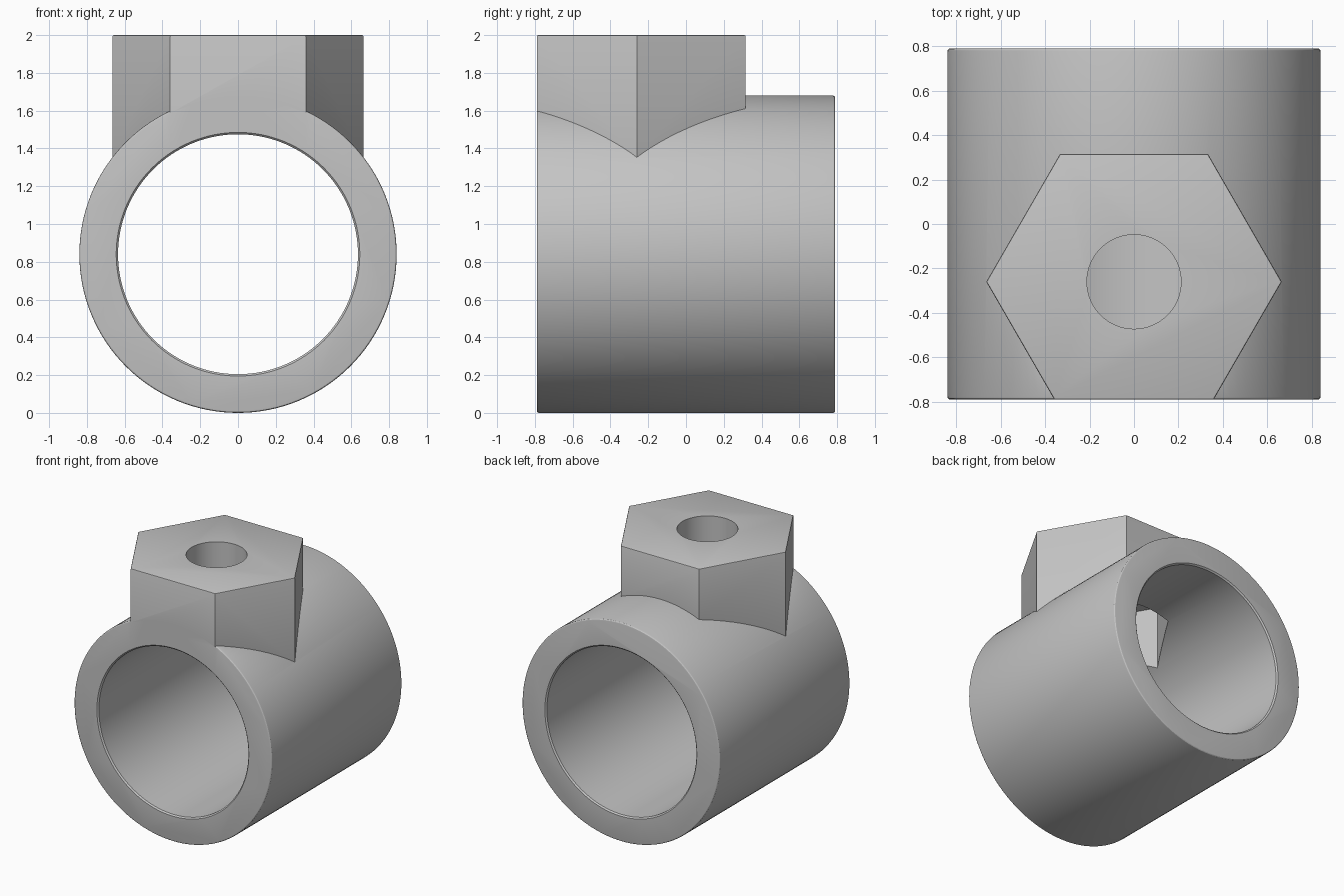
import bpy, bmesh, math
from mathutils import Matrix

cube = bpy.data.objects.get("Cube")
if cube:
    bpy.data.objects.remove(cube)

HALF, OUTER, BORE, BOSS_Y = 0.79, 0.84, 0.635, -0.26
RIM = 0.012

grey = bpy.data.materials.new("plain grey")
grey.use_nodes = True
colour = (0.55, 0.55, 0.55, 1)
grey.diffuse_color = colour
grey.node_tree.nodes["Principled BSDF"].inputs["Base Color"].default_value = colour


def add_object(name, bm):
    bmesh.ops.recalc_face_normals(bm, faces=bm.faces)
    mesh = bpy.data.meshes.new(name)
    bm.to_mesh(mesh)
    bm.free()
    obj = bpy.data.objects.new(name, mesh)
    bpy.context.collection.objects.link(obj)
    mesh.materials.append(grey)
    return obj


def lathe(name, profile, sides=128):
    """Closed solid turned about the y axis from (radius, y) points."""
    bm = bmesh.new()
    rings = []
    for r, y in profile:
        angles = [math.tau * i / sides for i in range(sides)]
        rings.append([bm.verts.new((r * math.cos(a), y, OUTER + r * math.sin(a))) for a in angles])
    for a, b in zip(rings, rings[1:]):
        for i in range(sides):
            j = (i + 1) % sides
            bm.faces.new((a[i], a[j], b[j], b[i]))
    bm.faces.new(rings[0])
    bm.faces.new(rings[-1])
    return add_object(name, bm)


def prism(name, points, bottom, top, bevel=0):
    """Upright prism over a plan outline, with optional softened top edges."""
    bm = bmesh.new()
    face = bm.faces.new([bm.verts.new((x, y, bottom)) for x, y in points])
    new = bmesh.ops.extrude_face_region(bm, geom=[face])["geom"]
    bmesh.ops.translate(bm, verts=[v for v in new if isinstance(v, bmesh.types.BMVert)],
                        vec=(0, 0, top - bottom))
    if bevel:
        edges = [e for e in bm.edges if all(v.co.z > top - 0.001 for v in e.verts)]
        bmesh.ops.bevel(bm, geom=edges, offset=bevel, segments=2, profile=0.5, affect='EDGES')
    return add_object(name, bm)


def polygon(radius, sides):
    return [(radius * math.cos(math.tau * i / sides), BOSS_Y + radius * math.sin(math.tau * i / sides))
            for i in range(sides)]


def combine(target, tool, operation):
    mod = target.modifiers.new(operation.title(), 'BOOLEAN')
    mod.operation, mod.object, mod.solver = operation, tool, 'EXACT'
    bpy.context.view_layer.objects.active = target
    bpy.ops.object.modifier_apply(modifier=mod.name)
    bpy.data.objects.remove(tool)


# Outer sleeve with rounded rims
rim = [(OUTER - RIM * (1 - math.sin(a)), HALF - RIM * (1 - math.cos(a)))
       for a in (math.radians(d) for d in (0, 30, 60, 90))]
body = lathe("collar_body", [(r, -y) for r, y in rim] + rim[::-1])

# Hexagonal boss, trimmed flush with the front of the sleeve
outline = [(x, y) for x, y in polygon(0.665, 6)]
front_x = 0.665 - (HALF + BOSS_Y) / math.sqrt(3)
outline = [(math.copysign(front_x, x), -HALF) if y < -HALF else (x, y) for x, y in outline]
combine(body, prism("boss", outline, OUTER, 2, 0.008), 'UNION')

# Main bore with slightly eased ends
bore = [(BORE + 0.02, -HALF - 0.01), (BORE, -HALF + 0.01),
        (BORE, HALF - 0.01), (BORE + 0.02, HALF + 0.01)]
combine(body, lathe("bore_cutter", bore), 'DIFFERENCE')

# Hexagonal nut pocket opening into the bore, and the screw hole above it
combine(body, prism("pocket_cutter", polygon(0.43, 6), OUTER, 1.79), 'DIFFERENCE')
combine(body, prism("hole_cutter", polygon(0.212, 64), 1.5, 2.1), 'DIFFERENCE')

# Smooth the round surfaces, keep the edges crisp
bpy.ops.object.select_all(action='DESELECT')
body.select_set(True)
bpy.context.view_layer.objects.active = body
bpy.ops.object.shade_smooth_by_angle(angle=math.radians(25))
